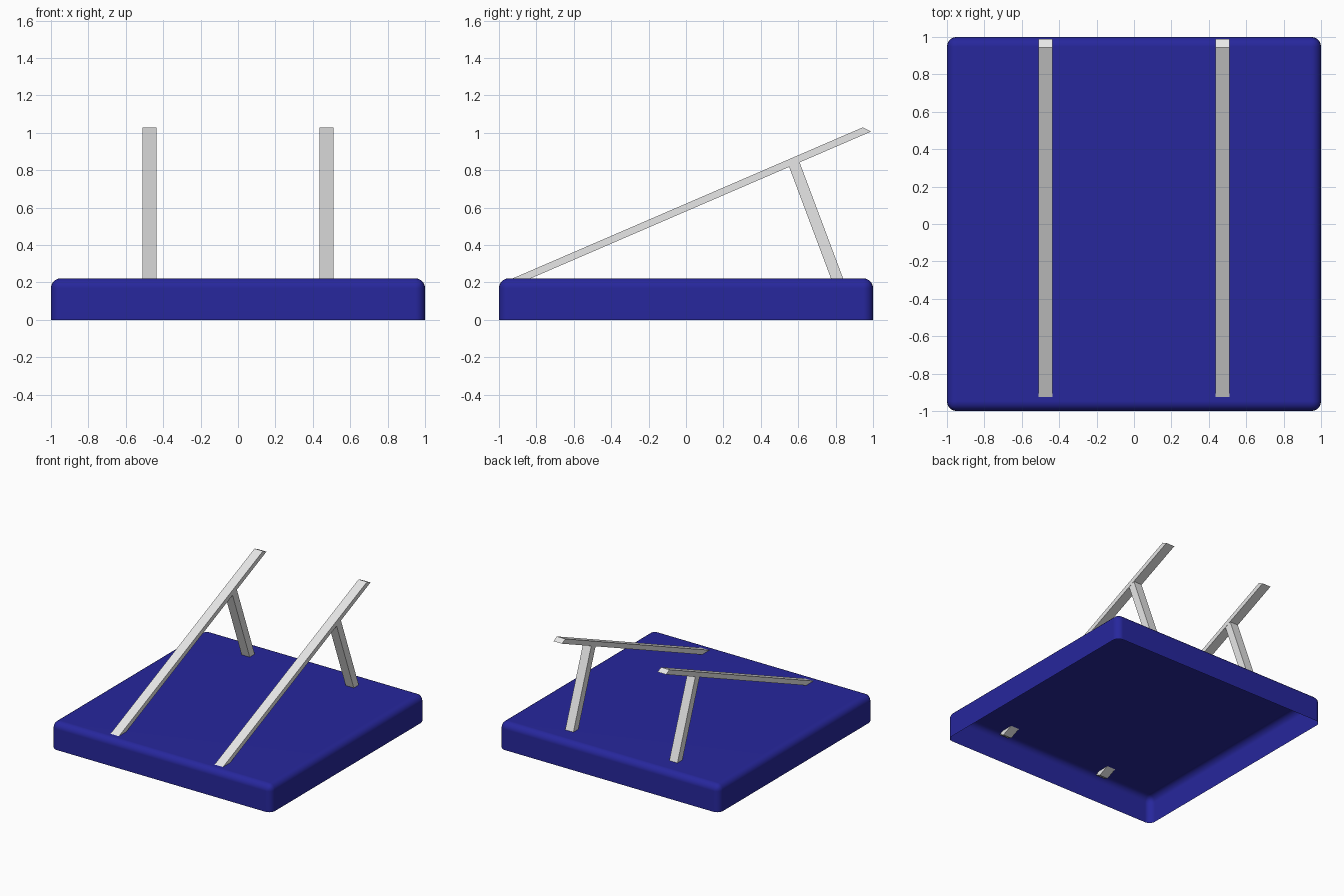
import bpy
import bmesh

cube = bpy.data.objects.get("Cube")
if cube:
    bpy.data.objects.remove(cube, do_unlink=True)


def make_material(name, rgb):
    mat = bpy.data.materials.new(name)
    mat.use_nodes = True
    mat.diffuse_color = (*rgb, 1)
    mat.node_tree.nodes["Principled BSDF"].inputs["Base Color"].default_value = (*rgb, 1)
    return mat


def add_object(name, bm, mat):
    bmesh.ops.recalc_face_normals(bm, faces=bm.faces)
    mesh = bpy.data.meshes.new(name)
    bm.to_mesh(mesh)
    bm.free()
    mesh.materials.append(mat)
    obj = bpy.data.objects.new(name, mesh)
    bpy.context.collection.objects.link(obj)
    return obj


def add_bar(name, profile, x, width, mat):
    """Extrude a side profile of (y, z) points across x."""
    bm = bmesh.new()
    face = bm.faces.new([bm.verts.new((x - width / 2, y, z)) for y, z in profile])
    extruded = bmesh.ops.extrude_face_region(bm, geom=[face])["geom"]
    verts = [v for v in extruded if isinstance(v, bmesh.types.BMVert)]
    bmesh.ops.translate(bm, verts=verts, vec=(width, 0, 0))
    return add_object(name, bm, mat)


blue = make_material("deep blue", (0.02, 0.02, 0.335))
grey = make_material("light grey", (0.8, 0.8, 0.8))

# Base: hollow tray turned upside down, rounded on top and at the corners
HEIGHT = 0.222
bm = bmesh.new()
bmesh.ops.create_cube(bm, size=2)
for v in bm.verts:
    v.co.z = HEIGHT if v.co.z > 0 else 0
rounded = [e for e in bm.edges if any(v.co.z > 0 for v in e.verts)]
bmesh.ops.bevel(bm, geom=rounded, offset=0.052, segments=5, profile=0.5, affect='EDGES')
bottom = [f for f in bm.faces if all(v.co.z < 0.001 for v in f.verts)]
# Point the shell outward while it is still closed
bmesh.ops.recalc_face_normals(bm, faces=bm.faces)
bmesh.ops.delete(bm, geom=bottom, context='FACES')
base = add_object("base", bm, blue)
base.data.shade_smooth()
base.modifiers.new("even_shading", 'WEIGHTED_NORMAL').keep_sharp = True

# Sloping rails and their rear struts, one pair on each side
rail = [(-0.965, 0.205), (0.945, 1.029), (0.99, 1.007), (-0.92, 0.183)]
strut = [(0.545, 0.835), (0.602, 0.856), (0.848, 0.2), (0.783, 0.2)]
for side, x in (("right", -0.473), ("left", 0.473)):
    add_bar("rail_" + side, rail, x, 0.077, grey)
    add_bar("strut_" + side, strut, x, 0.074, grey)
